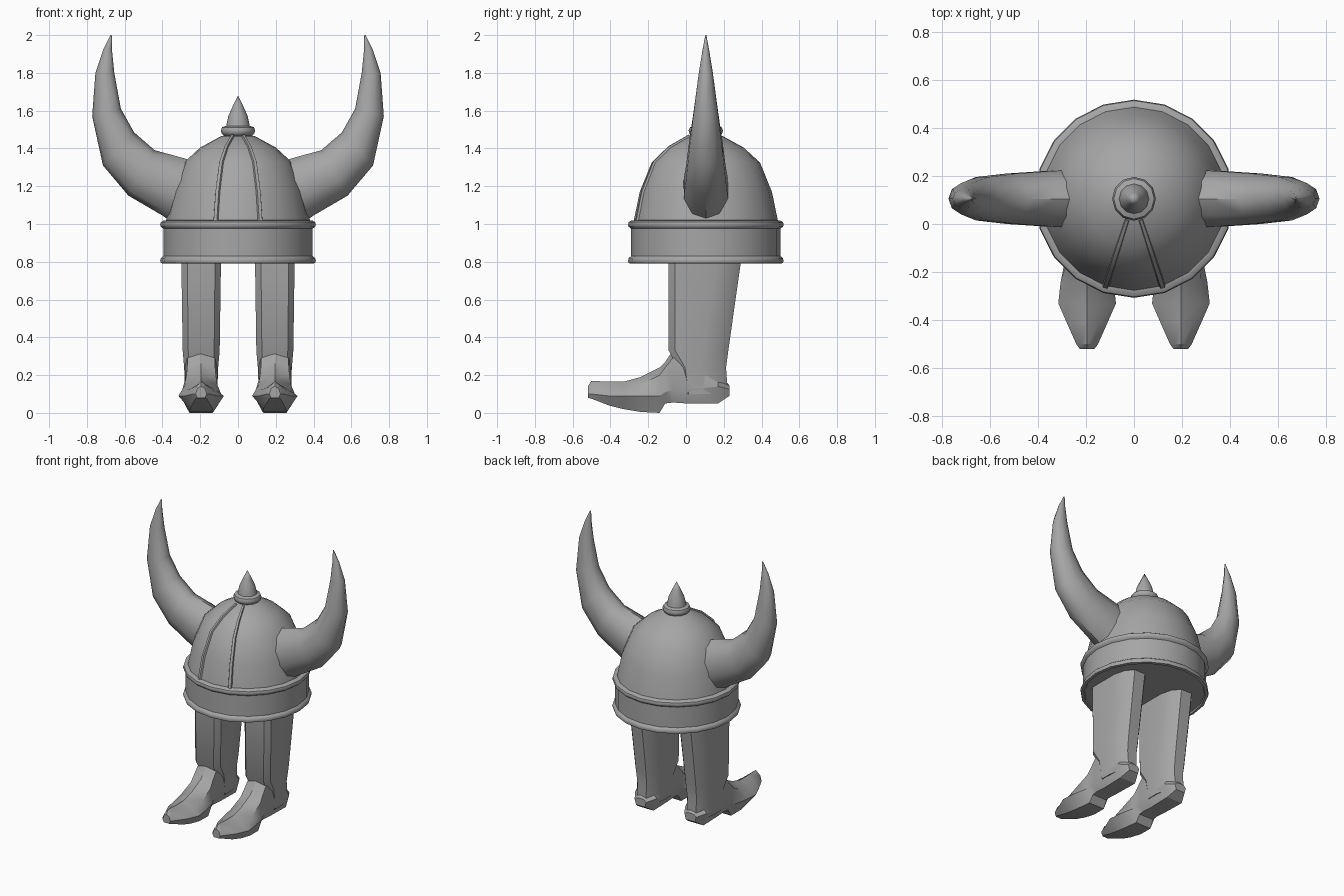
import bpy, bmesh, math
from mathutils import Vector

if "Cube" in bpy.data.objects:
    bpy.data.objects.remove(bpy.data.objects["Cube"])

CY = 0.105  # helmet centre in y

grey = bpy.data.materials.new("plain_grey")
grey.diffuse_color = (0.38, 0.38, 0.38, 1)
grey.use_nodes = True
grey.node_tree.nodes["Principled BSDF"].inputs["Base Color"].default_value = grey.diffuse_color


def finish(name, bm, angle):
    bmesh.ops.remove_doubles(bm, verts=bm.verts, dist=1e-5)
    bmesh.ops.recalc_face_normals(bm, faces=bm.faces)
    mesh = bpy.data.meshes.new(name)
    bm.to_mesh(mesh)
    bm.free()
    mesh.materials.append(grey)
    obj = bpy.data.objects.new(name, mesh)
    bpy.context.collection.objects.link(obj)
    bpy.ops.object.select_all(action='DESELECT')
    obj.select_set(True)
    bpy.context.view_layer.objects.active = obj
    bpy.ops.object.shade_smooth_by_angle(angle=math.radians(angle))
    return obj


def loft(name, rings, angle=35):
    """Skin a list of closed rings and cap both ends."""
    bm = bmesh.new()
    vs = [[bm.verts.new(p) for p in r] for r in rings]
    n = len(rings[0])
    for a, b in zip(vs, vs[1:]):
        for i in range(n):
            j = (i + 1) % n
            bm.faces.new((a[i], a[j], b[j], b[i]))
    bm.faces.new(vs[0])
    bm.faces.new(vs[-1])
    return finish(name, bm, angle)


def lathe(name, profile, sides, angle=40):
    """Spin an (r, z) profile around the helmet axis."""
    bm = bmesh.new()
    vs = [bm.verts.new((0, CY - r, z)) for r, z in profile]
    edges = [bm.edges.new(p) for p in zip(vs, vs[1:])]
    bmesh.ops.spin(bm, geom=vs + edges, cent=(0, CY, 0), axis=(0, 0, 1),
                   angle=math.tau, steps=sides, use_merge=True)
    return finish(name, bm, angle)


# helmet dome, brim band with two beads, and top spike
dome = [(0.385, 1.0), (0.35, 1.17), (0.287, 1.325), (0.2, 1.405), (0.09, 1.465)]
lathe("helmet_dome", dome + [(0, 1.48)], 20)
lathe("helmet_band", [
    (0, 0.80), (0.385, 0.80), (0.39, 0.79), (0.408, 0.793), (0.412, 0.805),
    (0.408, 0.82), (0.395, 0.83), (0.395, 0.975), (0.408, 0.985),
    (0.412, 0.997), (0.408, 1.01), (0.395, 1.018), (0.38, 1.02)], 20)
lathe("top_spike", [
    (0, 1.46), (0.07, 1.465), (0.086, 1.478), (0.091, 1.495), (0.084, 1.512),
    (0.062, 1.52), (0.058, 1.54), (0.05, 1.575), (0.025, 1.63), (0, 1.68)], 12)

# raised seams running down the front of the dome
for side, label in ((-1, "left"), (1, "right")):
    a = side * math.radians(18)
    out = Vector((math.sin(a), -math.cos(a), 0))
    across = Vector((math.cos(a), math.sin(a), 0))
    rings = []
    for r, z in dome:
        slope = Vector((0, 0, 1)) * (0.9 * (z - 1.0) / 0.47)
        lift = (out * (1 - 0.6 * (z - 1.0) / 0.47) + slope).normalized()
        base = Vector((0, CY, z)) + out * r
        w = 0.012 + 0.008 * r / 0.385
        rings.append([base - across * w - lift * 0.02, base - across * w * 0.45 + lift * 0.009,
                      base + across * w * 0.45 + lift * 0.009, base + across * w - lift * 0.02])
    loft(f"dome_seam_{label}", rings, 30)

# horns: inner and outer edge points of each ring, plus half depth
horn = [((0.26, 1.34), (0.35, 1.01), 0.12), ((0.31, 1.355), (0.40, 1.045), 0.118),
        ((0.44, 1.39), (0.58, 1.15), 0.107), ((0.55, 1.485), (0.715, 1.31), 0.092),
        ((0.62, 1.61), (0.772, 1.57), 0.066), ((0.655, 1.80), (0.755, 1.80), 0.038),
        ((0.668, 1.93), (0.715, 1.92), 0.017), ((0.668, 1.998), (0.676, 2.0), 0.003)]
for side, label in ((-1, "left"), (1, "right")):
    rings = []
    for (xi, zi), (xo, zo), depth in horn:
        ring = []
        for k in range(10):
            t = math.tau * k / 10
            c = (1 + math.cos(t)) / 2
            ring.append((side * (xi + (xo - xi) * c), CY + depth * math.sin(t) * 1.03,
                         zi + (zo - zi) * c))
        rings.append(ring)
    loft(f"horn_{label}", rings, 45)

# boot foot: y, sole half width / z, welt half width / z, upper half width / z, top z
foot = [(-0.52, 0.02, 0.08, 0.03, 0.10, 0.02, 0.13, 0.14),
        (-0.50, 0.03, 0.075, 0.045, 0.10, 0.025, 0.14, 0.17),
        (-0.41, 0.05, 0.04, 0.085, 0.09, 0.05, 0.13, 0.165),
        (-0.33, 0.06, 0.02, 0.12, 0.09, 0.08, 0.12, 0.165),
        (-0.24, 0.065, 0.005, 0.11, 0.09, 0.085, 0.15, 0.19),
        (-0.14, 0.06, 0.0, 0.09, 0.09, 0.078, 0.20, 0.24),
        (-0.11, 0.055, 0.05, 0.085, 0.11, 0.074, 0.24, 0.27),
        (-0.07, 0.055, 0.055, 0.085, 0.12, 0.072, 0.29, 0.33),
        (0.0, 0.055, 0.05, 0.088, 0.12, 0.085, 0.29, 0.32),
        (0.17, 0.06, 0.05, 0.085, 0.14, 0.04, 0.2, 0.22),
        (0.23, 0.035, 0.09, 0.045, 0.125, 0.03, 0.14, 0.145)]
# boot shaft: z, front y, back y, half width
shaft = [(0.10, -0.02, 0.222, 0.085), (0.24, -0.04, 0.212, 0.09),
         (0.33, -0.092, 0.224, 0.098), (0.81, -0.092, 0.292, 0.105)]
for side, label in ((-1, "left"), (1, "right")):
    cx = side * 0.195
    rings = [[(cx + x, y, z) for x, z in (
        (-b, zb), (-w, zw), (-u, zu), (0, zt), (u, zu), (w, zw), (b, zb))]
        for y, b, zb, w, zw, u, zu, zt in foot]
    loft(f"boot_foot_{label}", rings, 30)
    rings = []
    for z, yf, yb, w in shaft:
        half = [(0.7, yf), (1, yf + 0.035), (1, yb - 0.13), (0.8, yb - 0.05), (0.4, yb)]
        rings.append([(cx + w * x, y, z) for x, y in half] +
                     [(cx - w * x, y, z) for x, y in reversed(half)])
    loft(f"boot_shaft_{label}", rings, 35)
